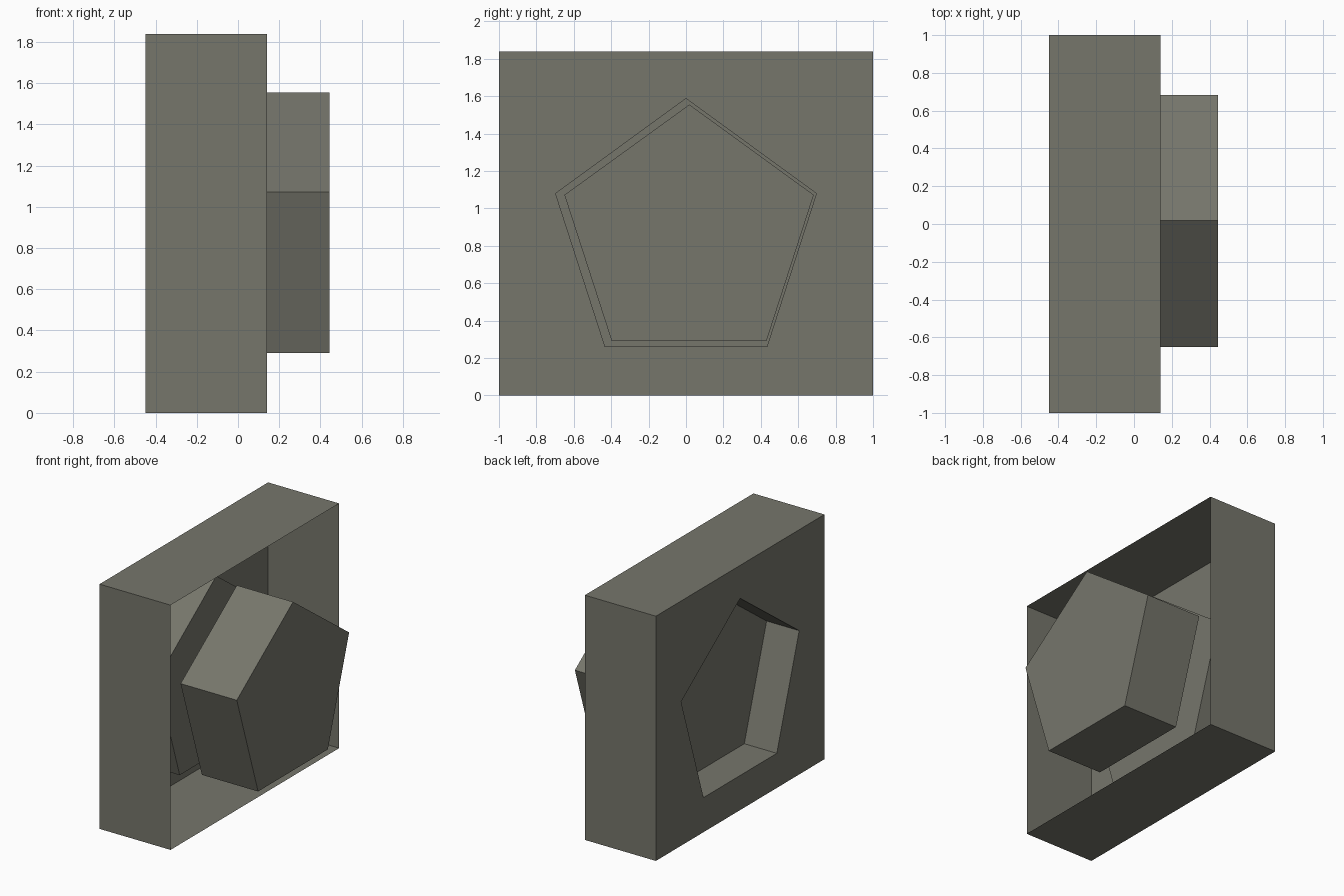
import bpy, bmesh

if "Cube" in bpy.data.objects:
    bpy.data.objects.remove(bpy.data.objects["Cube"])

X_BACK, X_RIM, X_CAP = -0.45, 0.14, -0.18   # tray back, tray rim, recess floor
X_IN, X_OUT = -0.022, 0.445                 # pentagon block ends
H = 1.838

mat = bpy.data.materials.new("grey_olive")
mat.diffuse_color = (0.18, 0.18, 0.148, 1)
mat.use_nodes = True
mat.node_tree.nodes["Principled BSDF"].inputs["Base Color"].default_value = mat.diffuse_color


def add_face(bm, pts):
    return bm.faces.new([bm.verts.new(p) for p in pts])


def add_tube(bm, loop, x0, x1, flip=False):
    """Side walls of a (y, z) outline between two x positions."""
    for a, b in zip(loop, loop[1:] + loop[:1]):
        pts = [(x0, *a), (x0, *b), (x1, *b), (x1, *a)]
        add_face(bm, pts[::-1] if flip else pts)


def finish(bm, name):
    bmesh.ops.remove_doubles(bm, verts=bm.verts, dist=1e-5)
    me = bpy.data.meshes.new(name)
    bm.to_mesh(me)
    bm.free()
    me.materials.append(mat)
    ob = bpy.data.objects.new(name, me)
    bpy.context.collection.objects.link(ob)


# outlines, counter-clockwise seen from +x
hole = [(-0.435, 0.26), (0.435, 0.26), (0.70, 1.08), (0, 1.59), (-0.70, 1.08)]
plug = [(-0.397, 0.29), (0.43, 0.29), (0.683, 1.072), (0.018, 1.555), (-0.65, 1.072)]
square = [(-1, 0), (0, 0), (1, 0), (1, H), (0, H), (-1, H)]

# thin-walled tray, open towards +x, with pentagonal recess pushed in from the back
bm = bmesh.new()
add_tube(bm, square, X_BACK, X_RIM, flip=True)
half = [(0, 0), (1, 0), (1, H), (0, H), (0, 1.59), (0.70, 1.08), (0.435, 0.26), (0, 0.26)]
for s in (1, -1):
    pts = [(X_BACK, s * y, z) for y, z in half]
    add_face(bm, pts[::-1] if s > 0 else pts)
add_tube(bm, hole, X_BACK, X_CAP)
add_face(bm, [(X_CAP, *p) for p in reversed(hole)])
for f in bm.faces:
    f.normal_update()
bmesh.ops.remove_doubles(bm, verts=bm.verts, dist=1e-5)
# outside of the tray faces away from its middle
walls = [f for f in bm.faces if f.calc_center_median().y > 0.99 and f.normal.y < 0]
if walls:
    bmesh.ops.reverse_faces(bm, faces=bm.faces[:])
finish(bm, "tray_with_recess")

# pentagon block
bm = bmesh.new()
add_tube(bm, plug, X_IN, X_OUT)
for x in (X_IN, X_OUT):
    add_face(bm, [(x, *p) for p in plug])
bmesh.ops.remove_doubles(bm, verts=bm.verts, dist=1e-5)
bmesh.ops.recalc_face_normals(bm, faces=bm.faces)
finish(bm, "pentagon_block")
